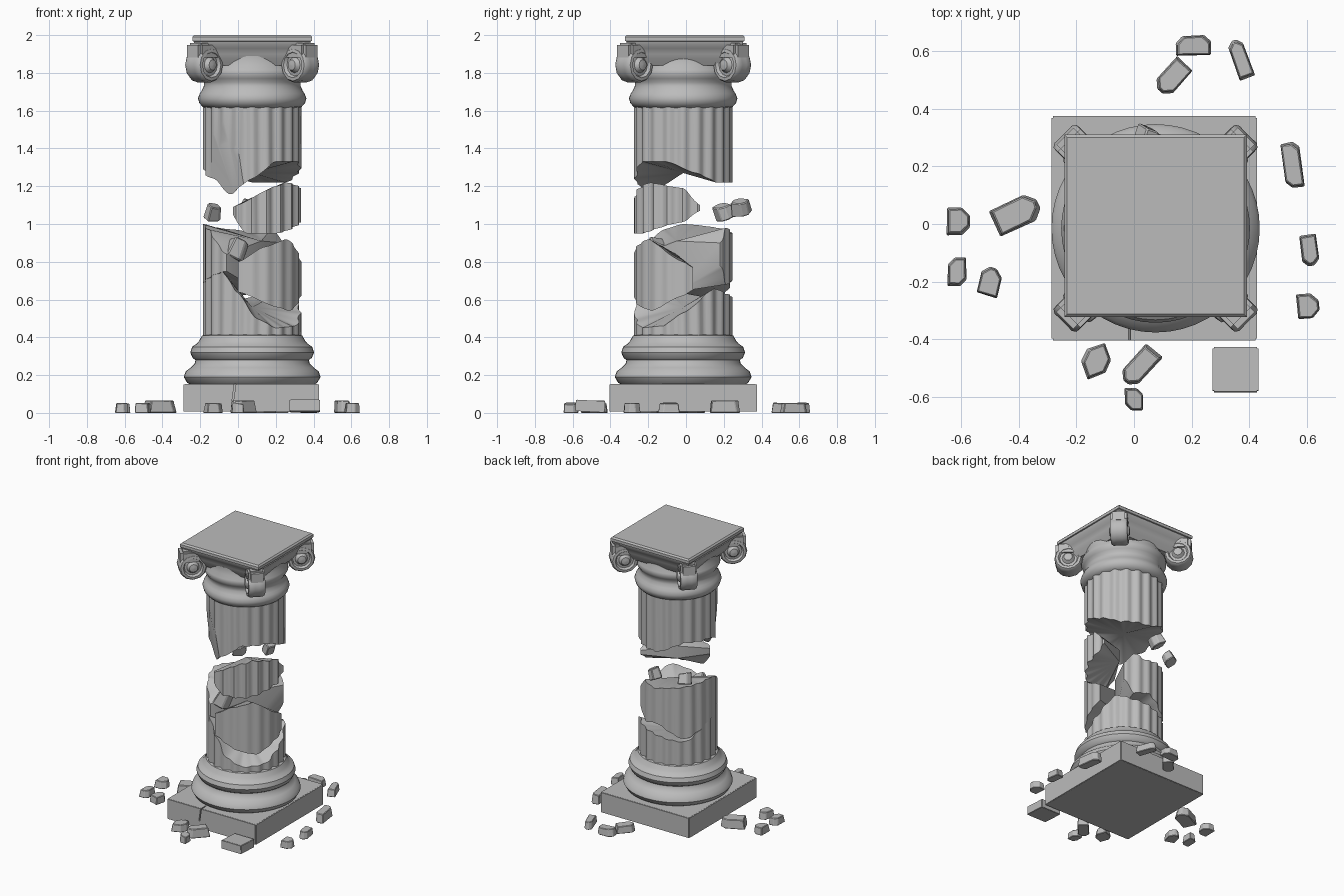
import bpy, bmesh, random
from math import sin, cos, pi, radians, atan2, sqrt
from mathutils import Matrix, Vector

random.seed(4)
if "Cube" in bpy.data.objects:
    bpy.data.objects.remove(bpy.data.objects["Cube"])

stone_mat = bpy.data.materials.new("grey stone")
stone_mat.use_nodes = True
GREY = (0.5, 0.5, 0.5, 1)
stone_mat.diffuse_color = GREY
stone_mat.node_tree.nodes["Principled BSDF"].inputs["Base Color"].default_value = GREY

AXIS = Vector((0.075, -0.015, 0))
RADIUS, FLUTES = 0.26, 20


def finish(name, bm, matrix=Matrix()):
    bm.transform(matrix)
    bmesh.ops.recalc_face_normals(bm, faces=bm.faces[:])
    mesh = bpy.data.meshes.new(name)
    bm.to_mesh(mesh)
    bm.free()
    mesh.materials.append(stone_mat)
    obj = bpy.data.objects.new(name, mesh)
    bpy.context.collection.objects.link(obj)
    return obj


def box(name, matrix, bevel):
    """Unit cube placed by a matrix, with softened edges."""
    bm = bmesh.new()
    bmesh.ops.create_cube(bm, size=1)
    bmesh.ops.bevel(bm, geom=bm.edges[:], offset=bevel, segments=2, affect='EDGES')
    return finish(name, bm, matrix)


def lathe(name, profile, sides, matrix, turn=0.0):
    """Stack rings of (radius, height) and cap both ends."""
    bm = bmesh.new()
    rings = []
    for r, z in profile:
        rings.append([bm.verts.new((r * cos(turn + 2 * pi * i / sides),
                                    r * sin(turn + 2 * pi * i / sides), z))
                      for i in range(sides)])
    for a, b in zip(rings, rings[1:]):
        for i in range(sides):
            j = (i + 1) % sides
            bm.faces.new((a[i], a[j], b[j], b[i]))
    bm.faces.new(rings[0])
    bm.faces.new(rings[-1])
    return finish(name, bm, matrix)


def height(points, deg):
    """Smoothed height between (angle, z) points."""
    if deg <= points[0][0]:
        return points[0][1]
    for (a, za), (b, zb) in zip(points, points[1:]):
        if deg <= b:
            t = (deg - a) / (b - a)
            return za + (zb - za) * (t + t * t * (3 - 2 * t)) / 2
    return points[-1][1]


def shard(name, start, end, low, high, core, depth=0.02, chip=None):
    """Fluted drum or wedge; low and high give the broken edge by angle."""
    bm = bmesh.new()
    closed = end - start >= 360
    n = int((end - start) / 3)
    bottom, top = [], []
    for i in range(n if closed else n + 1):
        deg = start + (end - start) * i / n
        t = radians(deg)
        r = RADIUS - depth * sin(t * FLUTES / 2) ** 2
        for ring, edge in ((bottom, low), (top, high)):
            ring.append(bm.verts.new((r * cos(t), r * sin(t), height(edge, deg))))
    mid = radians((start + end) / 2)
    r = 0 if closed else core[0]
    c0, c1 = (bm.verts.new((r * cos(mid), r * sin(mid), z)) for z in core[1:])
    m = len(top)
    for i in range(m if closed else m - 1):
        j = (i + 1) % m
        bm.faces.new((bottom[i], bottom[j], top[j], top[i]))
        bm.faces.new((bottom[j], bottom[i], c0))
        bm.faces.new((top[i], top[j], c1))
    if not closed:
        for i in (0, -1):
            bm.faces.new((c0, bottom[i], top[i], c1))
    if chip:
        # flat broken facet
        geom = bm.verts[:] + bm.edges[:] + bm.faces[:]
        cut = bmesh.ops.bisect_plane(bm, geom=geom, plane_co=chip[0],
                                     plane_no=chip[1], clear_outer=True)
        edges = [e for e in cut["geom_cut"] if isinstance(e, bmesh.types.BMEdge)]
        bmesh.ops.holes_fill(bm, edges=edges)
    return finish(name, bm, Matrix.Translation(AXIS))


def rubble(name, loc, size, turn, tilt=0.0):
    """Blocky lump with a slanted, narrower top and broken corners."""
    bm = bmesh.new()
    bmesh.ops.create_cube(bm, size=1)
    slant = random.uniform(-0.25, 0.25)
    for v in bm.verts:
        k = random.uniform(0.82, 0.92) if v.co.z > 0 else random.uniform(0.95, 1.05)
        v.co.x *= k
        v.co.y *= k
        if v.co.z > 0:
            v.co.z += slant * v.co.x - 0.06
        v.co = Vector(a * b for a, b in zip(v.co, size))
    upright = [e for e in bm.edges if abs(e.verts[0].co.z - e.verts[1].co.z) > size[2] / 2]
    bmesh.ops.bevel(bm, geom=random.sample(upright, 2), offset=min(size[:2]) * 0.33,
                    segments=1, affect='EDGES')
    bmesh.ops.bevel(bm, geom=bm.edges[:], offset=min(size) * 0.06, segments=1,
                    affect='EDGES')
    return finish(name, bm, Matrix.Translation(loc) @ Matrix.Rotation(radians(turn), 4, 'Z')
                  @ Matrix.Rotation(radians(tilt), 4, 'X'))


# Square plinth with a crack in its front
plinth = box("plinth", Matrix.Translation((0.07, -0.015, 0.08))
             @ Matrix.Diagonal((0.715, 0.78, 0.145, 1)), 0.008)
cutter = box("crack_cutter", Matrix.Translation((-0.02, -0.39, 0.12))
             @ Matrix.Rotation(radians(8), 4, 'Y')
             @ Matrix.Diagonal((0.008, 0.08, 0.12, 1)), 0.01)
cutter.hide_render = True
cutter.hide_set(True)
crack = plinth.modifiers.new("crack", 'BOOLEAN')
crack.operation = 'DIFFERENCE'
crack.object = cutter

# Round base mouldings
lathe("base_mouldings", [(0.31, 0.14), (0.345, 0.16), (0.362, 0.19), (0.352, 0.22),
                         (0.325, 0.24), (0.305, 0.26), (0.3, 0.28), (0.315, 0.29),
                         (0.328, 0.32), (0.318, 0.35), (0.295, 0.365), (0.282, 0.38),
                         (0.265, 0.41), (0.22, 0.42)], 48, Matrix.Translation(AXIS))

# Broken shaft pieces
shard("lower_shaft", -180, 180, [(0, 0.38)],
      [(-180, 0.7), (-130, 0.76), (-108, 0.64), (-85, 0.5), (-60, 0.45), (-25, 0.46),
       (0, 0.53), (40, 0.66), (65, 0.63), (135, 0.58), (180, 0.7)], (0, 0.38, 0.56),
      0.015)
shard("back_chunk", 50, 238,
      [(50, 0.78), (65, 0.68), (90, 0.7), (135, 0.6), (180, 0.69), (238, 0.75)],
      [(50, 0.9), (65, 0.98), (85, 0.95), (110, 0.97), (180, 1.0), (205, 0.97),
       (238, 0.84)],
      (-0.06, 0.64, 0.91), 0.012)
shard("front_chunk", -107, 12,
      [(-107, 0.64), (-60, 0.56), (-40, 0.54), (0, 0.62), (12, 0.65)],
      [(-107, 0.8), (-75, 0.88), (-45, 0.92), (0, 0.8), (12, 0.77)],
      (0.05, 0.68, 0.84), 0.008)
shard("middle_chunk", -115, 20,
      [(-115, 1.05), (-98, 0.95), (-60, 0.95), (0, 1.01), (20, 1.07)],
      [(-115, 1.09), (-60, 1.2), (-45, 1.22), (0, 1.19), (20, 1.1)],
      (0.03, 1.06, 1.15))
shard("upper_shaft", -180, 180,
      [(-180, 1.29), (-150, 1.24), (-125, 1.13), (-90, 1.24), (-60, 1.33), (-20, 1.33),
       (15, 1.27), (45, 1.22), (90, 1.22), (135, 1.3), (180, 1.29)],
      [(0, 1.64)], (0, 1.27, 1.64), 0.016,
      chip=(Vector((-0.14, -0.19, 1.36)), Vector((-0.58, -0.72, -0.12))))

# Capital: flared neck, square top and corner volutes
lathe("capital_neck", [(0.23, 1.61), (0.262, 1.62), (0.28, 1.64), (0.287, 1.665),
                       (0.278, 1.69), (0.268, 1.705), (0.256, 1.73), (0.256, 1.75),
                       (0.268, 1.77), (0.28, 1.79), (0.278, 1.815), (0.262, 1.84),
                       (0.262, 1.89)], 48, Matrix.Translation(AXIS))
square = [(0.24, 1.84), (0.262, 1.875), (0.275, 1.9), (0.285, 1.93), (0.305, 1.95),
          (0.31, 1.967), (0.317, 1.97), (0.317, 1.99), (0.307, 2.0)]
lathe("abacus", [(h * sqrt(2), z) for h, z in square], 4,
      Matrix.Translation(AXIS + Vector((0, 0.009, 0))), pi / 4)

side = [(0.005, 0.07), (0.028, 0.066), (0.042, 0.044), (0.058, 0.042), (0.068, 0.058),
        (0.085, 0.056), (0.094, 0.042), (0.093, 0.015)]
volute = side + [(r, -z) for r, z in reversed(side)]
for sx, xn in ((-1, "right"), (1, "left")):
    for sy, yn in ((-1, "front"), (1, "back")):
        corner = AXIS + Vector((sx * 0.255, sy * 0.26, 0))
        turn = Matrix.Rotation(atan2(sy, sx), 4, 'Z')
        lathe(f"volute_{yn}_{xn}", volute, 12,
              Matrix.Translation(corner + Vector((0, 0, 1.842))) @ turn
              @ Matrix.Rotation(pi / 2, 4, 'X'))
        # stem carrying the scroll out from under the top slab
        box(f"volute_stem_{yn}_{xn}", Matrix.Translation(corner + Vector((0, 0, 1.915)))
            @ turn @ Matrix.Diagonal((0.17, 0.11, 0.085, 1)), 0.12)

for obj in bpy.context.collection.objects:
    obj.select_set(obj.type == 'MESH' and obj != cutter
                   and obj.active_material == stone_mat)
bpy.context.view_layer.objects.active = plinth
bpy.ops.object.shade_smooth_by_angle(angle=radians(38))

# Rubble on the ground: x, y, length, width, turn
ground = [(0.205, 0.62, 0.125, 0.07, 2), (0.37, 0.575, 0.14, 0.055, -70),
          (0.135, 0.51, 0.13, 0.075, 48), (0.55, 0.205, 0.16, 0.065, -82),
          (-0.41, 0.035, 0.17, 0.1, 25), (-0.61, 0.01, 0.08, 0.095, 0),
          (-0.615, -0.165, 0.065, 0.1, 0), (-0.5, -0.2, 0.075, 0.1, -15),
          (-0.13, -0.475, 0.1, 0.1, 20), (0.02, -0.495, 0.15, 0.075, 48),
          (0, -0.61, 0.065, 0.08, 0), (0.61, -0.09, 0.06, 0.11, 8),
          (0.605, -0.285, 0.08, 0.09, 5)]
for i, (x, y, a, b, turn) in enumerate(ground):
    h = 0.07 if a > 0.14 else 0.055
    rubble(f"ground_rubble_{i + 1}", (x, y, h / 2), (a, b, h), turn)
box("ground_block", Matrix.Translation((0.353, -0.507, 0.036))
    @ Matrix.Rotation(radians(-3), 4, 'X') @ Matrix.Diagonal((0.16, 0.155, 0.06, 1)), 0.03)

# Loose bits caught in the breaks
for i, (loc, s) in enumerate([((-0.13, 0.2, 1.065), 0.09), ((0.05, 0.29, 1.09), 0.09),
                              ((-0.01, -0.14, 0.865), 0.12)]):
    rubble(f"loose_bit_{i + 1}", loc, (s, s * 0.9, s * 0.9), 30 + 40 * i, 25)
